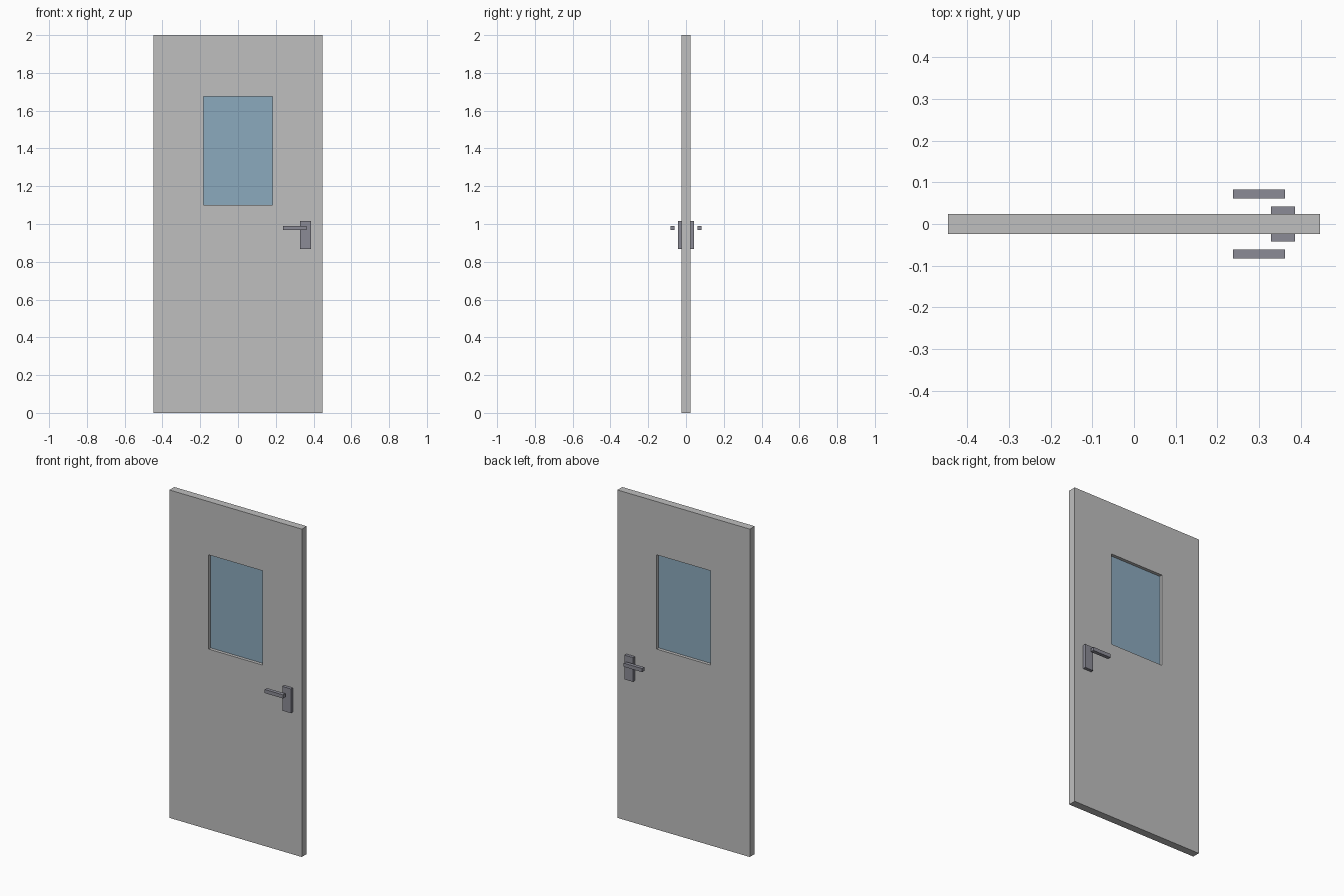
import bpy

if "Cube" in bpy.data.objects:
    bpy.data.objects.remove(bpy.data.objects["Cube"])

def material(name, rgb):
    m = bpy.data.materials.new(name)
    m.diffuse_color = (*rgb, 1)
    m.use_nodes = True
    m.node_tree.nodes["Principled BSDF"].inputs["Base Color"].default_value = m.diffuse_color
    return m

GREY = material("door grey", (0.52, 0.52, 0.52))
GLASS = material("window blue", (0.26, 0.40, 0.51))
METAL = material("handle metal", (0.26, 0.26, 0.305))

def box(name, x, y, z, mat):
    """Box from (min, max) ranges on each axis."""
    bpy.ops.mesh.primitive_cube_add(size=1, location=[(a + b) / 2 for a, b in (x, y, z)])
    ob = bpy.context.object
    ob.name = name
    ob.scale = [b - a for a, b in (x, y, z)]
    bpy.ops.object.transform_apply(location=False, rotation=False, scale=True)
    ob.data.materials.append(mat)
    return ob

HALF = 0.0235           # half the door thickness
WIN_X, WIN_Z = (-0.183, 0.183), (1.10, 1.675)

# Door leaf with a window opening cut through it
door = box("door_panel", (-0.447, 0.447), (-HALF, HALF), (0, 2), GREY)
cutter = box("window_cutter", WIN_X, (-0.1, 0.1), WIN_Z, GREY)
cut = door.modifiers.new("window_opening", 'BOOLEAN')
cut.object, cut.operation, cut.solver = cutter, 'DIFFERENCE', 'EXACT'
bpy.context.view_layer.objects.active = door
bpy.ops.object.modifier_apply(modifier=cut.name)
bpy.data.objects.remove(cutter)

# Thin glass pane in the middle of the opening
box("window_glass", WIN_X, (-0.004, 0.004), WIN_Z, GLASS)

# Back plate and lever on each face
for side, s in (("front", -1), ("back", 1)):
    def span(a, b):
        return tuple(sorted((s * a, s * b)))
    box(side + "_handle_plate", (0.329, 0.386), span(HALF, 0.042), (0.868, 1.016), METAL)
    box(side + "_handle_lever", (0.238, 0.362), span(0.061, 0.083), (0.967, 0.989), METAL)
